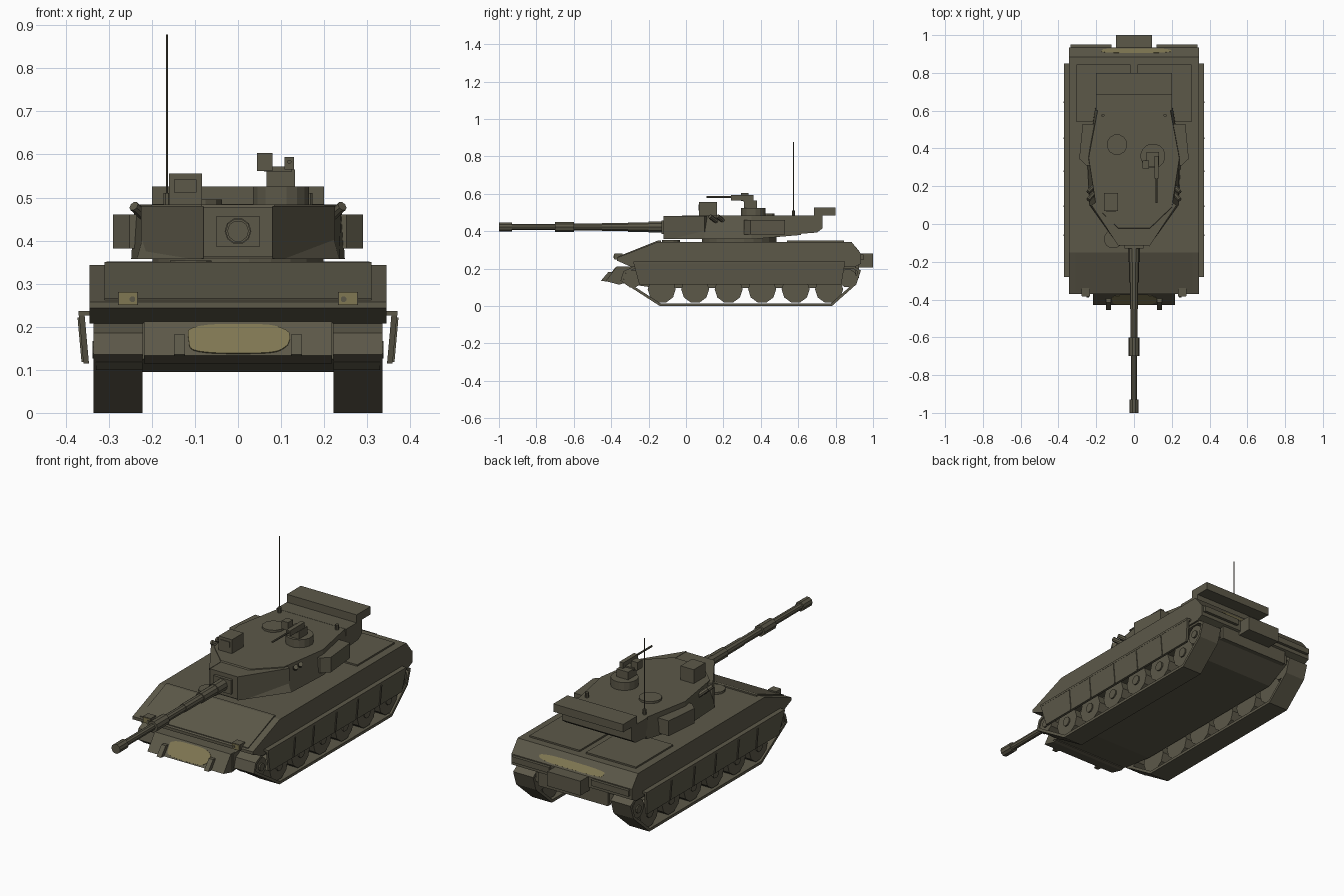
import bpy, bmesh, math
from mathutils import Vector, Matrix

if "Cube" in bpy.data.objects:
    bpy.data.objects.remove(bpy.data.objects["Cube"])


def material(name, rgb):
    m = bpy.data.materials.new(name)
    m.diffuse_color = (*rgb, 1)
    m.use_nodes = True
    m.node_tree.nodes["Principled BSDF"].inputs["Base Color"].default_value = m.diffuse_color
    return m


OLIVE = material("olive drab", (0.107, 0.098, 0.066))
SAND = material("faded sand", (0.215, 0.185, 0.085))


def finish(name, bm, mat=OLIVE):
    bmesh.ops.recalc_face_normals(bm, faces=bm.faces)
    me = bpy.data.meshes.new(name)
    bm.to_mesh(me)
    bm.free()
    me.materials.append(mat)
    ob = bpy.data.objects.new(name, me)
    bpy.context.collection.objects.link(ob)
    return ob


def loft(name, a, b, mat=OLIVE):
    """Solid between two matching rings of points."""
    bm = bmesh.new()
    va, vb = [bm.verts.new(p) for p in a], [bm.verts.new(p) for p in b]
    n = len(va)
    bm.faces.new(va)
    bm.faces.new(vb)
    for i in range(n):
        j = (i + 1) % n
        bm.faces.new((va[i], va[j], vb[j], vb[i]))
    return finish(name, bm, mat)


def side_prism(name, prof, x0, x1, mat=OLIVE):
    return loft(name, [(x0, y, z) for y, z in prof], [(x1, y, z) for y, z in prof], mat)


def box(name, x0, x1, y0, y1, z0, z1, mat=OLIVE):
    return side_prism(name, [(y0, z0), (y1, z0), (y1, z1), (y0, z1)], x0, x1, mat)


def rod(name, p0, p1, r, n=12, r2=None, mat=OLIVE):
    p0, p1 = Vector(p0), Vector(p1)
    bm = bmesh.new()
    rot = (p1 - p0).to_track_quat('Z', 'Y').to_matrix().to_4x4()
    bmesh.ops.create_cone(bm, cap_ends=True, segments=n, radius1=r, radius2=r if r2 is None else r2,
                          depth=(p1 - p0).length,
                          matrix=Matrix.Translation((p0 + p1) / 2) @ rot @ Matrix.Rotation(math.pi / n, 4, 'Z'))
    return finish(name, bm, mat)


def patch(name, c, half_x, v, mat=SAND):
    """Thin rounded paint plate, wide along x and tall along v."""
    c, v = Vector(c), Vector(v)
    nrm = Vector((1, 0, 0)).cross(v).normalized() * 0.003
    ring = []
    for i in range(28):
        t = i * math.tau / 28
        cu, sv = math.cos(t), math.sin(t)
        f = 1 + 0.03 * math.sin(5 * t + 1)
        ring.append(c + Vector((half_x * f * math.copysign(abs(cu) ** 0.6, cu), 0, 0))
                    + v * math.copysign(abs(sv) ** 0.6, sv))
    loft(name, [p - nrm * 0.3 for p in ring], [p + nrm for p in ring], mat)


# ---- hull ----
side_prism("upper_hull", [(-0.37, 0.243), (-0.37, 0.258), (-0.15, 0.343), (0.885, 0.343), (0.935, 0.28),
                          (0.935, 0.225), (0.9, 0.208), (-0.29, 0.208)], -0.345, 0.345)
side_prism("lower_hull", [(-0.36, 0.21), (-0.36, 0.125), (-0.15, 0.095), (0.78, 0.095),
                          (0.91, 0.16), (0.91, 0.21)], -0.222, 0.222)
side_prism("bow_plate", [(-0.43, 0.133), (-0.37, 0.212), (-0.34, 0.212), (-0.34, 0.118), (-0.36, 0.115)],
           -0.218, 0.218)
patch("bow_paint", (0, -0.401, 0.171), 0.118, (0, 0.026, 0.034))
patch("rear_paint", (0.01, 0.9175, 0.302), 0.185, (0, -0.012, 0.015))
side_prism("glacis_panel", [(-0.36, 0.255), (-0.36, 0.266), (-0.15, 0.35), (-0.135, 0.35), (-0.135, 0.34)],
           -0.31, 0.31)
rod("driver_hatch", (-0.11, -0.08, 0.34), (-0.11, -0.08, 0.354), 0.05, 12)
box("rear_box", -0.095, 0.095, 0.9, 1.0, 0.205, 0.28)
box("rear_panel", -0.2, 0.2, 0.9, 0.925, 0.15, 0.22)

# ---- running gear and side fittings, both sides ----
track_path = [(-0.14, 0.0), (0.78, 0.0), (0.91, 0.115), (0.935, 0.19), (0.9, 0.212), (-0.28, 0.212),
              (-0.335, 0.185), (-0.35, 0.135)]
centre_y = 0.3


def inset_path(path, d):
    out = []
    n = len(path)
    for i in range(n):
        p, q, r = (Vector(path[(i + k) % n]) for k in (-1, 0, 1))
        a, b = (q - p).normalized(), (r - q).normalized()
        na, nb = Vector((-a.y, a.x)), Vector((-b.y, b.x))
        out.append(q + (na + nb) * d / (1 + na.dot(nb)))
    return out


def track(name, x0, x1):
    bm = bmesh.new()
    inner = inset_path(track_path, 0.014)
    rings = [[bm.verts.new((x, *p)) for p in path]
             for x, path in ((x0, track_path), (x1, track_path), (x1, inner), (x0, inner))]
    n = len(track_path)
    for k in range(4):
        for i in range(n):
            a, b, j = rings[k], rings[(k + 1) % 4], (i + 1) % n
            bm.faces.new((a[i], a[j], b[j], b[i]))
    finish(name, bm)


for s, side in ((-1, "left"), (1, "right")):
    track(f"track_{side}", s * 0.222, s * 0.336)
    for i in range(6):
        y = -0.13 + i * 0.179
        rod(f"road_wheel_{side}_{i}", (s * 0.235, y, 0.09), (s * 0.325, y, 0.09), 0.075, 10)
        rod(f"wheel_hub_{side}_{i}", (s * 0.32, y, 0.09), (s * 0.332, y, 0.09), 0.025, 8)
    for part, y, z, r in (("idler", -0.285, 0.145, 0.048), ("sprocket", 0.865, 0.148, 0.05)):
        rod(f"{part}_{side}", (s * 0.222, y, z), (s * 0.33, y, z), r, 10)
        rod(f"{part}_hub_{side}", (s * 0.32, y, z), (s * 0.338, y, z), 0.02, 8)

    # sloping skirt with fender ledge and seam battens
    outer = [(-0.28, 0.228), (0.85, 0.228), (0.83, 0.115), (-0.25, 0.115)]
    slant = lambda y, z, off: (s * (0.346 + off + (z - 0.115) * 0.09), y, z)
    loft(f"skirt_{side}", [slant(y, z, 0) for y, z in outer], [slant(y, z, 0.013) for y, z in outer])
    box(f"fender_{side}", s * 0.33, s * 0.37, -0.28, 0.85, 0.226, 0.237)
    for i, y in enumerate((-0.06, 0.095, 0.28, 0.455, 0.645)):
        strip = [(y - 0.004, 0.222), (y + 0.004, 0.222), (y + 0.004, 0.118), (y - 0.004, 0.118)]
        loft(f"skirt_seam_{side}_{i}", [slant(*p, 0.01) for p in strip], [slant(*p, 0.017) for p in strip])

    # lamps, tow hooks, deck panels, rear lamps
    box(f"headlight_{side}", s * 0.232, s * 0.278, -0.382, -0.34, 0.25, 0.281)
    box(f"headlight_glass_{side}", s * 0.234, s * 0.276, -0.385, -0.381, 0.252, 0.279, SAND)
    rod(f"headlight_bulb_{side}", (s * 0.245, -0.388, 0.264), (s * 0.245, -0.38, 0.264), 0.007, 8)
    side_prism(f"tow_hook_{side}", [(-0.455, 0.135), (-0.415, 0.182), (-0.385, 0.18), (-0.4, 0.128)],
               s * 0.123, s * 0.148)
    box(f"engine_panel_{side}", s * 0.018, s * 0.305, 0.54, 0.845, 0.34, 0.351)
    box(f"rear_lamp_{side}", s * 0.12, s * 0.335, 0.93, 0.95, 0.245, 0.275)

    # turret side box, smoke tubes, antenna base
    plan = [(0.22, 0.31), (0.252, 0.31), (0.29, 0.345), (0.272, 0.53), (0.2, 0.53)]
    loft(f"turret_side_box_{side}", [(s * x, y, 0.382) for x, y in plan], [(s * x, y, 0.46) for x, y in plan])
    for i, y in enumerate((0.14, 0.18)):
        rod(f"smoke_tube_{side}_{i}", (s * 0.21, y + 0.025, 0.45), (s * 0.242, y - 0.012, 0.48), 0.012, 8)
    rod(f"antenna_base_{side}", (s * 0.165, 0.575, 0.48), (s * 0.165, 0.575, 0.51), 0.009, 8)

# ---- turret ----
rod("turret_ring", (0, 0.285, 0.335), (0, 0.285, 0.37), 0.2, 24)


def mirrored(half, z):
    pts = half + [(-x, y) for x, y in reversed(half)]
    return [(x, y, h) for (x, y), h in zip(pts, z + z[::-1])]


low = [(0.085, -0.11), (0.235, 0.1), (0.248, 0.35), (0.205, 0.615)]
top = [(0.085, -0.02), (0.2, 0.09), (0.24, 0.35), (0.19, 0.615)]
loft("turret_body", mirrored(low, [0.357, 0.357, 0.357, 0.38]), mirrored(top, [0.484] * 4))
for s, side in ((-1, "left"), (1, "right")):
    cheek = [(0.08, -0.12), (0.225, 0.1), (0.15, 0.15), (0.08, 0.05)]
    loft(f"turret_cheek_{side}", [(s * x, y, 0.358) for x, y in cheek], [(s * x, y, 0.48) for x, y in cheek])
box("mantlet", -0.08, 0.08, -0.115, 0.05, 0.362, 0.478)
box("mantlet_collar", -0.05, 0.05, -0.13, -0.1, 0.385, 0.457)
side_prism("bustle", [(0.6, 0.385), (0.7, 0.393), (0.73, 0.415), (0.73, 0.485), (0.6, 0.485)], -0.2, 0.2)
box("bustle_rack", -0.2, 0.2, 0.685, 0.8, 0.485, 0.526)

# main gun in stepped sleeves
steps = [(-0.12, 0.031), (-0.2, 0.027), (-0.31, 0.022), (-0.45, 0.019), (-0.6, 0.029),
         (-0.7, 0.017), (-0.93, 0.025), (-1.0, 0)]
for i, ((y0, r), (y1, _)) in enumerate(zip(steps, steps[1:])):
    rod(f"gun_section_{i}", (0, y0, 0.422), (0, y1, 0.422), r, 10)

# ---- roof fittings ----
rod("cupola", (0.1, 0.36, 0.48), (0.1, 0.36, 0.525), 0.066, 16)
rod("loader_hatch", (-0.09, 0.42, 0.48), (-0.09, 0.42, 0.495), 0.055, 12)
box("gunner_sight", -0.16, -0.084, 0.07, 0.165, 0.48, 0.556)
box("sight_window", -0.148, -0.096, 0.066, 0.071, 0.512, 0.542)
box("machine_gun_mount", 0.066, 0.132, 0.31, 0.38, 0.52, 0.565)
box("ammo_box", 0.044, 0.08, 0.295, 0.335, 0.562, 0.603)
box("ammo_tray", 0.06, 0.125, 0.305, 0.34, 0.56, 0.572)
box("machine_gun_body", 0.108, 0.13, 0.24, 0.36, 0.565, 0.594)
rod("machine_gun_barrel", (0.119, 0.11, 0.583), (0.119, 0.25, 0.583), 0.005, 8)
rod("antenna", (-0.165, 0.575, 0.5), (-0.165, 0.575, 0.878), 0.0022, 6)
